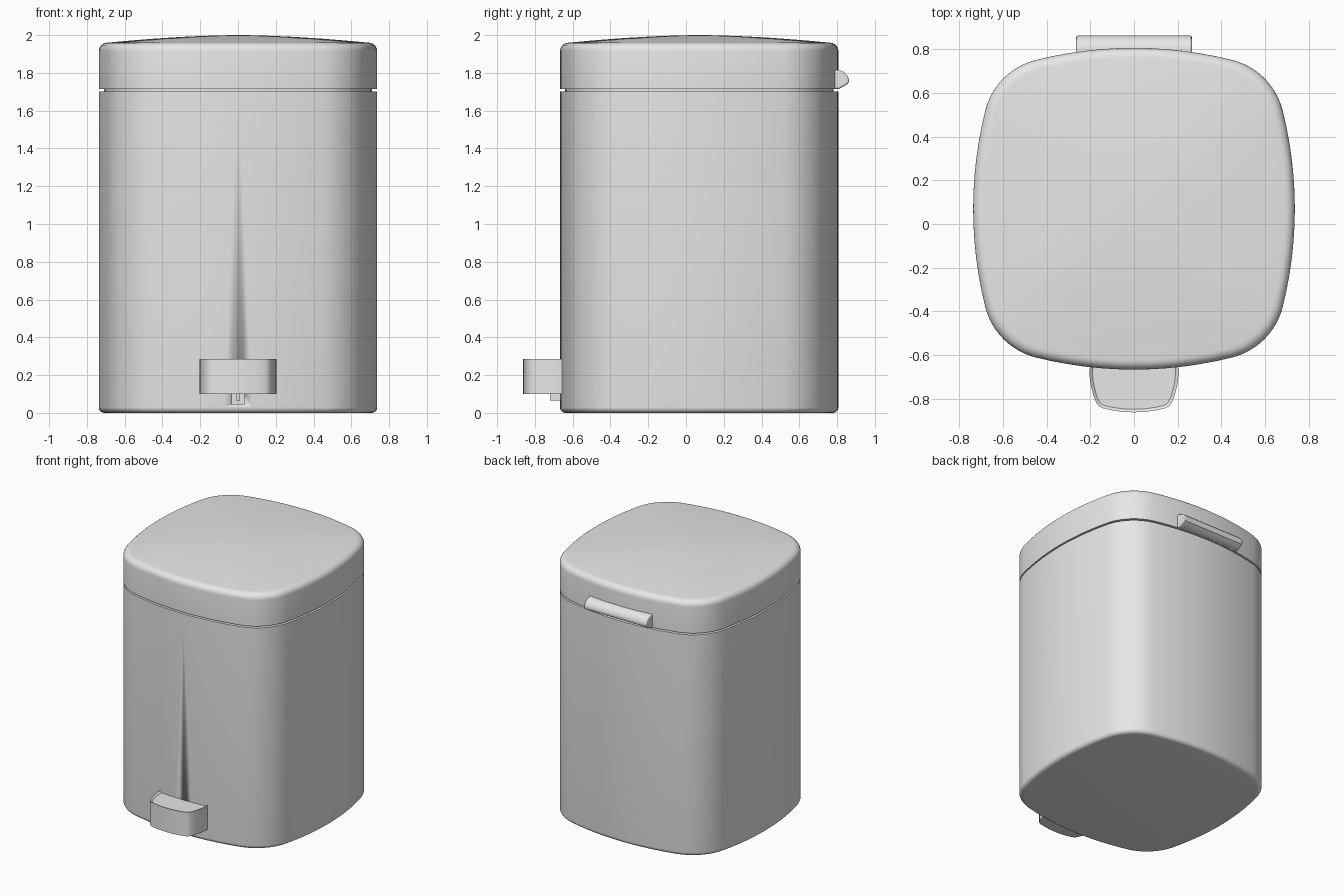
import bpy, bmesh, math
from mathutils import Vector

cube = bpy.data.objects.get("Cube")
if cube:
    bpy.data.objects.remove(cube, do_unlink=True)

HALF = 0.737      # half width of the bin
CENTRE_Y = 0.07   # the bin sits behind the pedal

metal = bpy.data.materials.new("light_grey")
metal.use_nodes = True
GREY = (0.8, 0.8, 0.8, 1)
metal.diffuse_color = GREY
metal.node_tree.nodes["Principled BSDF"].inputs["Base Color"].default_value = GREY


def finish(name, bm, angle=35):
    bmesh.ops.recalc_face_normals(bm, faces=bm.faces[:])
    mesh = bpy.data.meshes.new(name)
    bm.to_mesh(mesh)
    bm.free()
    mesh.materials.append(metal)
    obj = bpy.data.objects.new(name, mesh)
    bpy.context.collection.objects.link(obj)
    bpy.ops.object.select_all(action='DESELECT')
    obj.select_set(True)
    bpy.context.view_layer.objects.active = obj
    bpy.ops.object.shade_smooth_by_angle(angle=math.radians(angle))
    return obj


def outline():
    """Bulging square: four wide arcs joined by four tight corner arcs."""
    big, tilt = 1.85, math.asin(0.243)
    gap = (big - HALF) / (math.cos(tilt) - math.sin(tilt))
    small, corner = big - gap, gap * math.sin(tilt)
    quarter = []
    for i in range(12):
        a = -tilt + 2 * tilt * i / 12
        quarter.append(Vector((HALF - big + big * math.cos(a), big * math.sin(a))))
    for i in range(16):
        a = tilt + (math.pi / 2 - 2 * tilt) * i / 16
        quarter.append(Vector((corner + small * math.cos(a), corner + small * math.sin(a))))
    points = []
    for k in range(4):
        c, s = math.cos(k * math.pi / 2), math.sin(k * math.pi / 2)
        points += [Vector((c * p.x - s * p.y, s * p.x + c * p.y)) for p in quarter]
    return points


def loft(name, profile):
    """Stack scaled copies of the outline; profile is (half width, z)."""
    bm = bmesh.new()
    base = outline()
    rings = [[bm.verts.new((p.x * r / HALF, p.y * r / HALF + CENTRE_Y, z)) for p in base]
             for r, z in profile]
    n = len(base)
    for low, high in zip(rings, rings[1:]):
        for i in range(n):
            j = (i + 1) % n
            bm.faces.new((low[i], low[j], high[j], high[i]))
    bm.faces.new(rings[0][::-1])
    bm.faces.new(rings[-1])
    return finish(name, bm)


def fillet(radius, z, up, steps=6):
    """Quarter round from the side wall towards the top or bottom."""
    return [(HALF - radius + radius * math.cos(a), z + up * radius * math.sin(a))
            for a in (i * math.pi / 2 / steps for i in range(steps + 1))]


def prism(points, axis, low, high):
    """Extrude a 2D outline along x or z."""
    bm = bmesh.new()
    place = (lambda p: (low, *p)) if axis == 'x' else (lambda p: (*p, low))
    face = bm.faces.new([bm.verts.new(place(p)) for p in points])
    move = (high - low, 0, 0) if axis == 'x' else (0, 0, high - low)
    new = bmesh.ops.extrude_face_region(bm, geom=[face])['geom']
    bmesh.ops.translate(bm, vec=move, verts=[v for v in new if isinstance(v, bmesh.types.BMVert)])
    bmesh.ops.recalc_face_normals(bm, faces=bm.faces[:])
    return bm


def box(x, y0, y1, z0, z1):
    return prism([(-x, y0), (x, y0), (x, y1), (-x, y1)], 'z', z0, z1)


# Body with a rounded foot
body = loft("body", fillet(0.03, 0.03, -1)[::-1] + [(HALF, 1.702), (0.70, 1.702)])

# Neck behind the gap under the lid
loft("inner_rim", [(0.71, 1.66), (0.71, 1.76)])

# Lid with a rounded shoulder and shallow dome
edge = fillet(0.045, 1.915, 1)
dome = [(0.69 * (1 - t), 1.96 + 0.04 * (1 - (1 - t) ** 1.7))
        for t in (i / 14 for i in range(1, 14))]
loft("lid", [(0.70, 1.714), (HALF, 1.714)] + edge + dome + [(0.01, 2.0)])

# Lever slot at the foot of the body
cutter = finish("slot_cutter", box(0.033, -0.75, -0.61, 0.045, 0.12))
cutter.hide_render = True
cutter.hide_set(True)
cut = body.modifiers.new("lever_slot", 'BOOLEAN')
cut.object = cutter
cut.solver = 'EXACT'
finish("pedal_lever", box(0.01, -0.72, -0.60, 0.065, 0.115))

# Pedal: tapered, bowed front, rounded corners and a recessed tread
side = [(0.20, -0.64), (0.205, -0.68), (0.20, -0.73), (0.185, -0.79), (0.172, -0.82),
        (0.16, -0.835), (0.14, -0.845), (0.10, -0.854), (0.05, -0.861)]
shape = side + [(0, -0.863)] + [(-x, y) for x, y in reversed(side)]
bm = prism(shape, 'z', 0.10, 0.285)
bm.normal_update()
top = [f for f in bm.faces if f.normal.z > 0.9]
bmesh.ops.inset_region(bm, faces=top, thickness=0.014, use_even_offset=True)
bmesh.ops.translate(bm, vec=(0, 0, -0.012), verts=list({v for f in top for v in f.verts}))
finish("pedal", bm, 30)

# Hinge cover across the back of the lid
hook = [(0.74, 1.816), (0.808, 1.816), (0.825, 1.81), (0.838, 1.803), (0.853, 1.788),
        (0.862, 1.768), (0.863, 1.755), (0.858, 1.743), (0.84, 1.732), (0.81, 1.715), (0.74, 1.715)]
cover = finish("hinge_cover", prism(hook, 'x', -0.265, 0.265))
bevel = cover.modifiers.new("soft_edges", 'BEVEL')
bevel.width = 0.008
bevel.segments = 2
bevel.limit_method = 'ANGLE'
bevel.angle_limit = math.radians(50)
